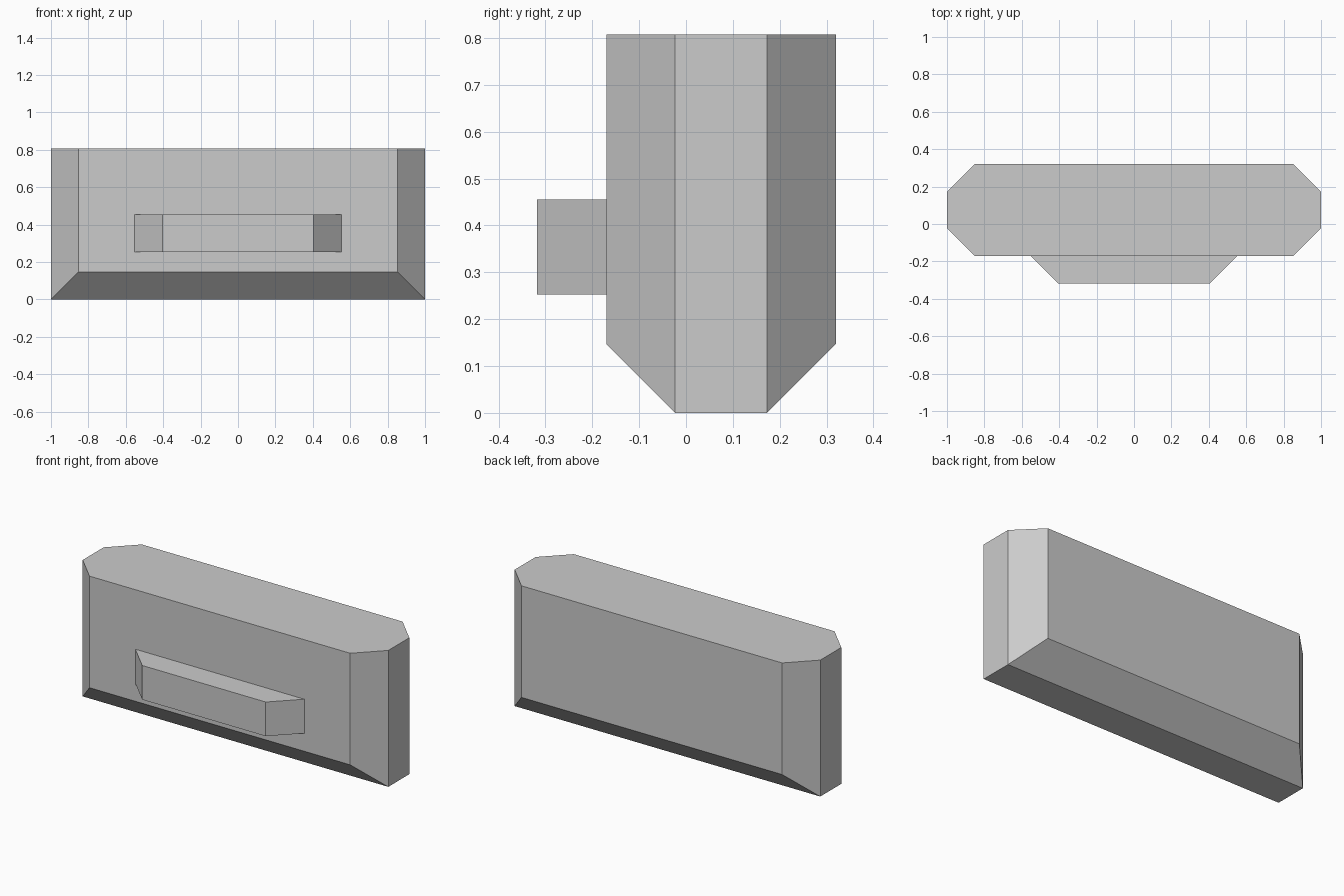
import bpy, bmesh
from mathutils import Vector

cube = bpy.data.objects.get("Cube")
if cube:
    bpy.data.objects.remove(cube, do_unlink=True)

grey = bpy.data.materials.new("light_grey")
grey.use_nodes = True
grey.diffuse_color = (0.6, 0.6, 0.6, 1)
grey.node_tree.nodes["Principled BSDF"].inputs["Base Color"].default_value = grey.diffuse_color


def prism(name, half_outline, z0, z1, cuts=()):
    """Extrude an outline mirrored in x; each cut (point, normal) slices material away."""
    outline = half_outline + [(-x, y) for x, y in reversed(half_outline)]
    bm = bmesh.new()
    base = bm.faces.new([bm.verts.new((x, y, z0)) for x, y in outline])
    grown = bmesh.ops.extrude_face_region(bm, geom=[base])["geom"]
    top = [v for v in grown if isinstance(v, bmesh.types.BMVert)]
    bmesh.ops.translate(bm, verts=top, vec=(0, 0, z1 - z0))
    for point, normal in cuts:
        cut = bmesh.ops.bisect_plane(
            bm, geom=bm.verts[:] + bm.edges[:] + bm.faces[:], dist=1e-5,
            plane_co=point, plane_no=Vector(normal).normalized(), clear_outer=True)
        edges = [e for e in bm.edges if e.is_boundary]
        bmesh.ops.holes_fill(bm, edges=edges, sides=0)
    bmesh.ops.remove_doubles(bm, verts=bm.verts[:], dist=1e-4)
    bmesh.ops.recalc_face_normals(bm, faces=bm.faces[:])
    mesh = bpy.data.meshes.new(name)
    bm.to_mesh(mesh)
    bm.free()
    mesh.materials.append(grey)
    obj = bpy.data.objects.new(name, mesh)
    bpy.context.collection.objects.link(obj)
    return obj


front, back, chamfer = -0.17, 0.32, 0.147

# Main block: chamfered corners, lower front and back edges sliced at 45 degrees
prism("body",
      [(1 - chamfer, front), (1, front + chamfer),
       (1, back - chamfer), (1 - chamfer, back)],
      0, 0.807,
      cuts=[((0, front, chamfer), (0, -1, -1)),
            ((0, back, chamfer), (0, 1, -1))])

# Tapered handle on the front
prism("front_handle", [(0.404, -0.318), (0.553, front)], 0.253, 0.455)
